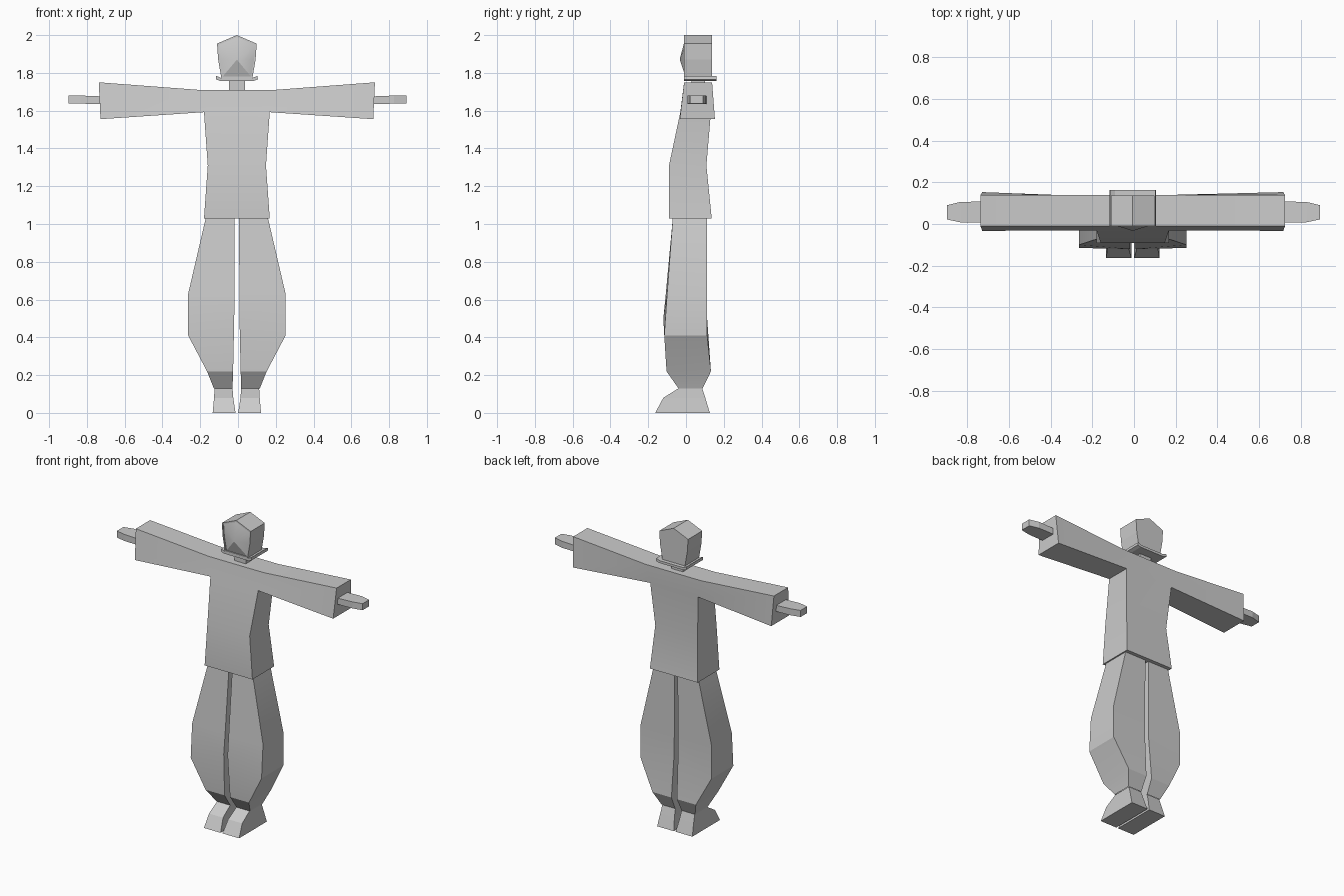
import bpy, bmesh

if "Cube" in bpy.data.objects:
    bpy.data.objects.remove(bpy.data.objects["Cube"])

CX = -0.006  # the body sits a hair left of the origin


def finish(name, bm, smooth=True):
    bmesh.ops.recalc_face_normals(bm, faces=bm.faces)
    me = bpy.data.meshes.new(name)
    bm.to_mesh(me)
    bm.free()
    ob = bpy.data.objects.new(name, me)
    bpy.context.collection.objects.link(ob)
    if smooth:
        bpy.ops.object.select_all(action='DESELECT')
        ob.select_set(True)
        bpy.context.view_layer.objects.active = ob
        bpy.ops.object.shade_smooth_by_angle(angle=0.35)
    return ob


def loft(bm, rings, cap_start=True, cap_end=True):
    rows = [[bm.verts.new(p) for p in r] for r in rings]
    n = len(rows[0])
    for a, b in zip(rows, rows[1:]):
        for i in range(n):
            j = (i + 1) % n
            bm.faces.new((a[i], a[j], b[j], b[i]))
    if cap_start:
        bm.faces.new(rows[0])
    if cap_end:
        bm.faces.new(rows[-1])
    return rows


def rect_z(z, x0, x1, y0, y1):
    """Horizontal rectangle at height z."""
    return [(CX + x0, y0, z), (CX + x1, y0, z), (CX + x1, y1, z), (CX + x0, y1, z)]


# Shirt: sleeves run across in one piece, torso hangs below
def sleeve_ring(s, xt, xb, zt, zb, top, bottom):
    return [(CX + s * xt, top[0], zt), (CX + s * xt, top[1], zt),
            (CX + s * xb, bottom[1], zb), (CX + s * xb, bottom[0], zb)]


bm = bmesh.new()
cuff = (0.731, 0.722, 1.75, 1.555, (-0.01, 0.138), (-0.033, 0.153))
shoulder = (0.2, 0.174, 1.71, 1.592, (-0.01, 0.14), (-0.03, 0.132))
loft(bm, [sleeve_ring(-1, *cuff), sleeve_ring(-1, *shoulder),
          sleeve_ring(1, *shoulder), sleeve_ring(1, *cuff)])
inner = [f for f in bm.faces
         if abs(f.calc_center_median().x) < 0.05 and f.calc_center_median().z < 1.6]
bmesh.ops.delete(bm, geom=inner, context='FACES_ONLY')
loft(bm, [rect_z(1.03, -0.174, 0.174, -0.09, 0.136),
          rect_z(1.31, -0.154, 0.154, -0.09, 0.108),
          rect_z(1.592, -0.174, 0.174, -0.03, 0.132)], cap_end=False)
bmesh.ops.remove_doubles(bm, verts=bm.verts, dist=0.0005)
finish("shirt", bm)

# Trouser legs: outer x, outer z, inner x, inner z, front outer/inner y, back y
LEG = [(0.165, 1.03, 0.012, 1.03, -0.070, -0.070, 0.112),
       (0.258, 0.63, 0.013, 0.63, -0.100, -0.107, 0.112),
       (0.258, 0.41, 0.014, 0.50, -0.115, -0.120, 0.112),
       (0.158, 0.22, 0.020, 0.22, -0.103, -0.103, 0.132),
       (0.122, 0.13, 0.023, 0.13, -0.040, -0.040, 0.088)]
# Feet: z, inner x, outer x, front y, back y
FOOT = [(0.13, 0.023, 0.118, -0.040, 0.086),
        (0.08, 0.019, 0.121, -0.120, 0.102),
        (0.00, 0.007, 0.128, -0.163, 0.126)]
# Hands: x, front y, back y, bottom z, top z
HAND = [(0.70, 0.008, 0.108, 1.635, 1.675),
        (0.83, 0.008, 0.106, 1.637, 1.680),
        (0.895, 0.022, 0.090, 1.637, 1.680)]

for s, side in ((-1, "right"), (1, "left")):
    bm = bmesh.new()
    loft(bm, [[(CX + s * xo, fo, zo), (CX + s * xi, fi, zi),
               (CX + s * xi, b, zi), (CX + s * xo, b, zo)]
              for xo, zo, xi, zi, fo, fi, b in LEG], cap_end=False)
    finish(side + "_trouser_leg", bm)

    bm = bmesh.new()
    loft(bm, [rect_z(z, s * xi, s * xo, y0, y1) for z, xi, xo, y0, y1 in FOOT])
    finish(side + "_foot", bm, False)

    bm = bmesh.new()
    loft(bm, [[(CX + s * x + 0.003, y0, z0), (CX + s * x + 0.003, y1, z0),
               (CX + s * x + 0.003, y1, z1), (CX + s * x + 0.003, y0, z1)]
              for x, y0, y1, z0, z1 in HAND])
    finish(side + "_hand", bm, False)

# Neck
bm = bmesh.new()
loft(bm, [rect_z(1.70, -0.042, 0.042, 0.03, 0.10),
          rect_z(1.79, -0.042, 0.042, 0.03, 0.10)])
finish("neck", bm, False)

# Hood: gabled outline run front to back
half = [(0.105, 1.955), (0.099, 1.87), (0.082, 1.772)]
outline = [(0, 2.0)] + half + [(-x, z) for x, z in reversed(half)]


def outline_ring(y, k):
    return [(CX + x * k, y, 1.872 + (z - 1.872) * k) for x, z in outline]


bm = bmesh.new()
loft(bm, [outline_ring(0.137, 1), outline_ring(-0.01, 1),
          outline_ring(-0.01, 0.92), outline_ring(0.0, 0.92)], cap_end=False)
finish("hood", bm, False)

# Face: shallow pyramid within the hood opening
bm = bmesh.new()
rim = [bm.verts.new(p) for p in outline_ring(-0.003, 0.92)]
tip = bm.verts.new((CX, -0.033, 1.87))
for a, b in zip(rim, rim[1:] + rim[:1]):
    bm.faces.new((a, b, tip))
finish("face", bm)

# Collar: thin brim with slightly upturned sides
bm = bmesh.new()
profile = [(-0.111, 1.766), (-0.09, 1.758), (0.09, 1.758), (0.111, 1.766),
           (0.109, 1.784), (0.085, 1.774), (-0.085, 1.774), (-0.109, 1.784)]
loft(bm, [[(CX + x, y, z) for x, z in profile] for y in (-0.01, 0.162)])
finish("collar", bm, False)
